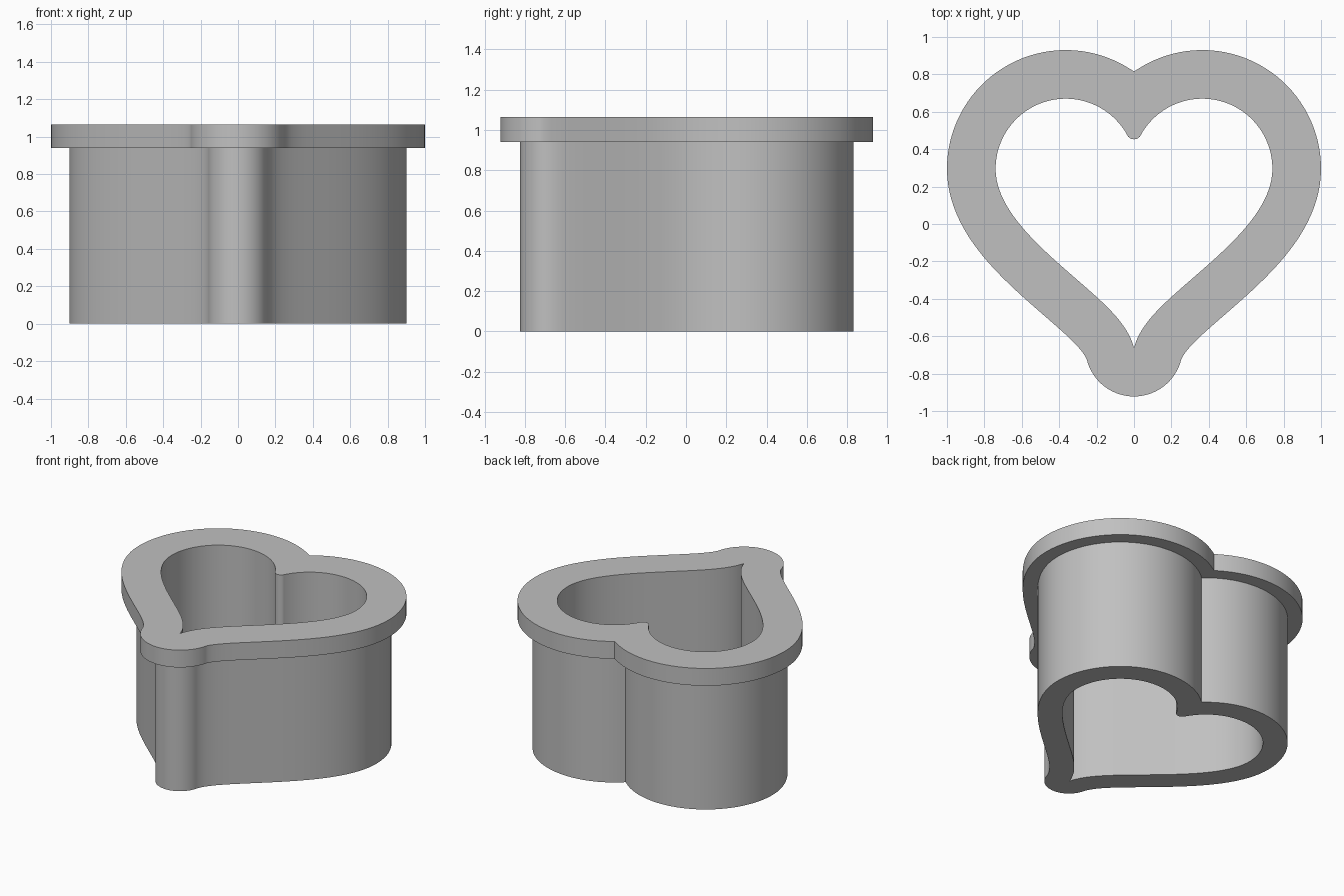
import bpy, bmesh, math
from mathutils import Vector
from mathutils.geometry import interpolate_bezier

if "Cube" in bpy.data.objects:
    bpy.data.objects.remove(bpy.data.objects["Cube"])

LEDGE_Z, TOP_Z = 0.94, 1.065
WALL, RIM = 0.162, 0.26          # thickness outside the heart-shaped opening


def arc(cx, cy, r, start, end, n):
    angles = [math.radians(start + (end - start) * i / n) for i in range(n + 1)]
    return [Vector((cx + r * math.cos(a), cy + r * math.sin(a))) for a in angles]


def bezier(*pts):
    return [p.to_2d() for p in interpolate_bezier(*[Vector((x, y, 0)) for x, y in pts], 28)]


# Right half of the opening, from bottom tip up over the lobe to the cleft
TIP = Vector((0, -0.662))
half = bezier(TIP, (0.025, -0.57), (0.09, -0.49), (0.2, -0.39))
half += bezier((0.2, -0.39), (0.42, -0.19), (0.74, 0.04), (0.74, 0.295))[1:]
half += arc(0.365, 0.295, 0.375, 0, 151.3, 48)[1:]
half += arc(0, 0.495, 0.042, -28.7, -90, 8)[1:]
half[-1].x = 0


def mirror(right):
    """Close a half outline; its first and last points lie on the centre line."""
    return right + [Vector((-p.x, p.y)) for p in reversed(right[1:-1])]


def outline(d):
    """Outline at distance d outside the opening, with overlaps trimmed away."""
    if d == 0:
        return mirror(half)
    cand = arc(TIP.x, TIP.y, d, -90, 20, 44)[1:]
    for i, p in enumerate(half):
        t = (half[min(i + 1, len(half) - 1)] - half[max(i - 1, 0)]).normalized()
        cand.append(p + d * Vector((t.y, -t.x)))
    whole = mirror(half)
    kept = [p for p in cand if p.x > 0.002
            and min((p - q).length for q in whole) > d - 0.001]
    a, b = kept[-2:]
    cleft = b + (b - a) * (b.x / (a.x - b.x))
    return mirror([TIP - Vector((0, d))] + kept + [Vector((0, cleft.y))])


bm = bmesh.new()


def ring(pts, z):
    verts = [bm.verts.new((p.x, p.y, z)) for p in pts]
    return verts, [bm.edges.new((v, verts[i - 1])) for i, v in enumerate(verts)]


def side(low, high):
    for i in range(len(low[0])):
        bm.faces.new((low[0][i - 1], low[0][i], high[0][i], high[0][i - 1]))


def cap(outer, inner):
    bmesh.ops.triangle_fill(bm, edges=outer[1] + inner[1], use_beauty=True)


# Rings of the opening, wall and rim
opening, wall, rim = outline(0), outline(WALL), outline(RIM)
open_low, open_high = ring(opening, 0), ring(opening, TOP_Z)
wall_low, wall_high = ring(wall, 0), ring(wall, LEDGE_Z)
rim_low, rim_high = ring(rim, LEDGE_Z), ring(rim, TOP_Z)

# Upright surfaces, then bottom edge, ledge and top face
for low, high in ((open_low, open_high), (wall_low, wall_high), (rim_low, rim_high)):
    side(low, high)
cap(wall_low, open_low)
cap(rim_low, wall_high)
cap(rim_high, open_high)
bmesh.ops.recalc_face_normals(bm, faces=bm.faces)

mesh = bpy.data.meshes.new("heart_cutter")
bm.to_mesh(mesh)
bm.free()
cutter = bpy.data.objects.new("heart_cutter", mesh)
bpy.context.collection.objects.link(cutter)

# Plain grey
grey = bpy.data.materials.new("grey")
grey.use_nodes = True
colour = (0.53, 0.53, 0.53, 1)
grey.diffuse_color = colour
grey.node_tree.nodes["Principled BSDF"].inputs["Base Color"].default_value = colour
mesh.materials.append(grey)

bpy.ops.object.select_all(action='DESELECT')
cutter.select_set(True)
bpy.context.view_layer.objects.active = cutter
bpy.ops.object.shade_smooth_by_angle(angle=math.radians(30))
